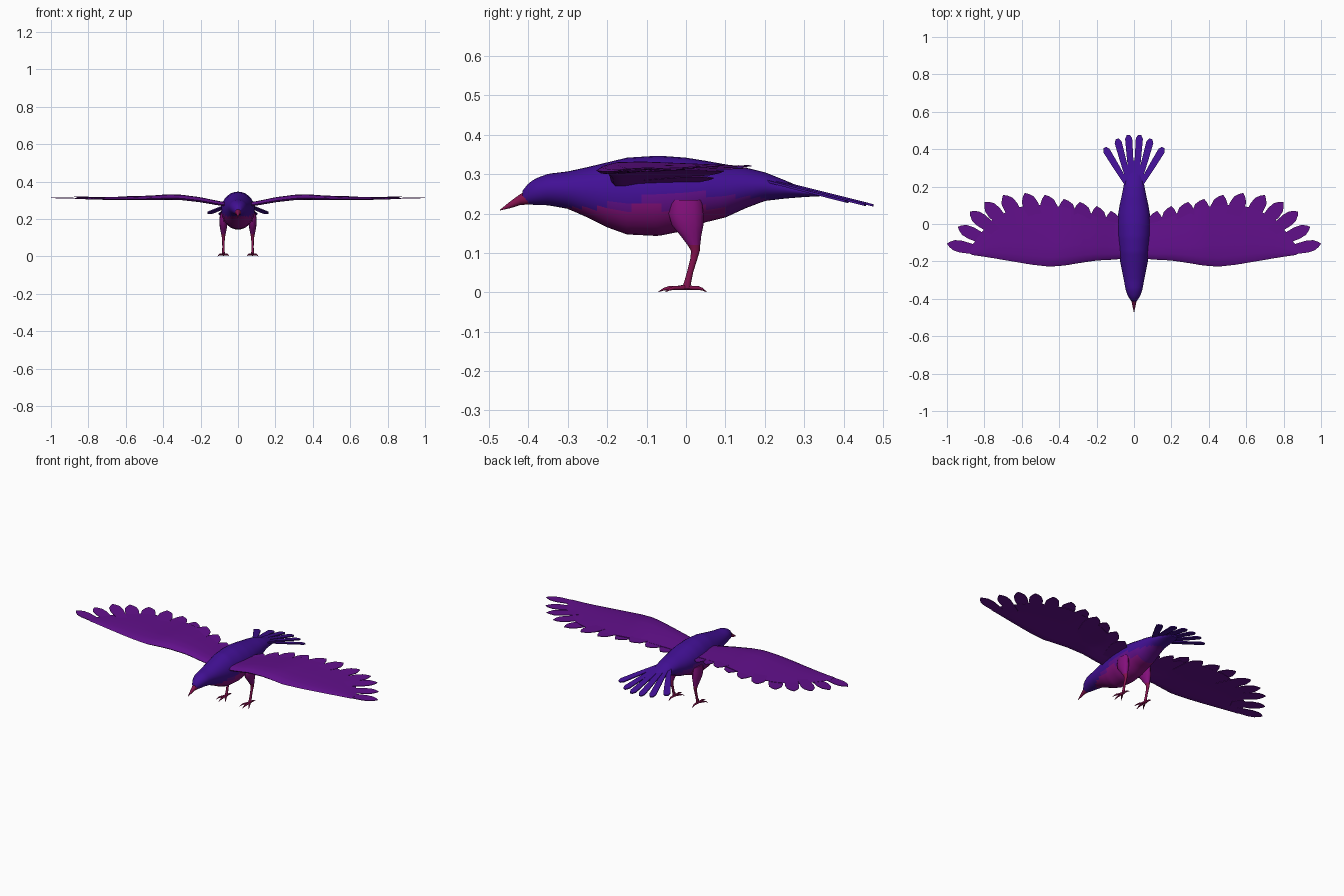
import bpy, bmesh, math
from mathutils import Vector

if "Cube" in bpy.data.objects:
    bpy.data.objects.remove(bpy.data.objects["Cube"])


def material(name, rgb):
    m = bpy.data.materials.new(name)
    m.diffuse_color = (*rgb, 1)
    m.use_nodes = True
    m.node_tree.nodes["Principled BSDF"].inputs["Base Color"].default_value = m.diffuse_color
    return m


BLUE = material("blue violet", (0.054, 0.005, 0.30))
PURPLE = material("purple", (0.122, 0.005, 0.26))
MAGENTA = material("magenta", (0.23, 0.005, 0.20))
CRIMSON = material("crimson", (0.23, 0.006, 0.075))


def interp(table, x):
    """Piecewise linear lookup of rows (key, v1, v2, ...)."""
    if x <= table[0][0]:
        return table[0][1:]
    for a, b in zip(table, table[1:]):
        if x <= b[0]:
            t = (x - a[0]) / (b[0] - a[0])
            return [p + (q - p) * t for p, q in zip(a[1:], b[1:])]
    return table[-1][1:]


def finish(name, bm, mats, rule=None, angle=50):
    bmesh.ops.recalc_face_normals(bm, faces=bm.faces)
    if rule:
        for f in bm.faces:
            f.material_index = rule(f.calc_center_median())
    me = bpy.data.meshes.new(name)
    bm.to_mesh(me)
    bm.free()
    for m in mats:
        me.materials.append(m)
    ob = bpy.data.objects.new(name, me)
    bpy.context.collection.objects.link(ob)
    bpy.ops.object.select_all(action='DESELECT')
    ob.select_set(True)
    bpy.context.view_layer.objects.active = ob
    bpy.ops.object.shade_smooth_by_angle(angle=math.radians(angle))
    return ob


def skin(name, rings, mats, rule=None):
    """Closed surface through equal-sized rings of points."""
    bm = bmesh.new()
    vs = [[bm.verts.new(p) for p in r] for r in rings]
    n = len(vs[0])
    for a, b in zip(vs, vs[1:]):
        for i in range(n):
            j = (i + 1) % n
            bm.faces.new((a[i], a[j], b[j], b[i]))
    bm.faces.new(vs[0])
    bm.faces.new(vs[-1])
    return finish(name, bm, mats, rule)


def ellipse(c, right, up, rw, r_up, r_down=None, n=12):
    r_down = r_up if r_down is None else r_down
    pts = []
    for i in range(n):
        a = math.tau * i / n
        s = math.sin(a)
        pts.append(Vector(c) + Vector(right) * rw * math.cos(a)
                   + Vector(up) * s * (r_up if s > 0 else r_down))
    return pts


def feather(bm, tip, direction, length, outline, width, z_of, thick):
    """Thin blade ending at tip; outline rows are (fraction, half width)."""
    d = Vector(direction).normalized()
    side = Vector((d.y, -d.x))
    base = Vector(tip) - d * length
    flat = [base + d * length * t + side * width * w for t, w in outline]
    flat += [base + d * length * t - side * width * w for t, w in reversed(outline) if w]
    top, low = ([bm.verts.new((p.x, p.y, z_of(p.x, p.y) + h)) for p in flat]
                for h in (thick / 2, -thick / 2))
    bm.faces.new(top)
    bm.faces.new(low[::-1])
    for i in range(len(flat)):
        j = (i + 1) % len(flat)
        bm.faces.new((top[i], low[i], low[j], top[j]))


X, Y, Z = (1, 0, 0), (0, 1, 0), (0, 0, 1)

# Body: y, half width, top, bottom
body = [(-.415, .012, .258, .226), (-.405, .02, .272, .224), (-.385, .033, .288, .222),
        (-.35, .045, .301, .221), (-.30, .054, .307, .212), (-.25, .064, .318, .19),
        (-.20, .074, .330, .165), (-.15, .082, .342, .147), (-.07, .09, .347, .143),
        (0, .09, .342, .157), (.05, .085, .334, .178), (.10, .077, .325, .19),
        (.15, .066, .317, .213), (.20, .056, .305, .232), (.25, .048, .285, .238),
        (.30, .04, .264, .242), (.34, .025, .253, .244)]
rings = []
for i in range(61):
    y = -.415 + .755 * i / 60
    w, t, b = interp(body, y)
    m = b + (t - b) * .52
    rings.append(ellipse((0, y, m), X, Z, w, t - m, m - b, 28))


def body_colour(c):
    if -.33 < c.y < .1 and c.z < .215:
        return 2
    if -.2 < c.y < .26 and c.z < .25 - abs(c.y - .05) * .08:
        return 1
    return 0


skin("body", rings, [BLUE, PURPLE, MAGENTA], body_colour)

# Beak
beak = [(-.395, .243, .021, .02), (-.42, .236, .012, .014),
        (-.445, .223, .007, .009), (-.472, .209, .001, .001)]
skin("beak", [ellipse((0, y, z), X, Z, w, h) for y, z, w, h in beak], [CRIMSON])


# Tail fan
def tail_z(x, y):
    return .285 - (y - .22) * .25 - abs(x) * .01


bm = bmesh.new()
TAIL = [(0, .6), (.55, .9), (.93, 1), (1, .45)]
for s in (-1, 1):
    for k, (tx, ty) in enumerate([(.03, .476), (.09, .455), (.157, .408)]):
        start = Vector((s * (.01 + .01 * k), .2))
        d = Vector((s * tx, ty)) - start
        feather(bm, (s * tx, ty), d, d.length, TAIL, .019,
                lambda x, y, k=k: tail_z(x, y) - .003 * k, .006)
finish("tail_feathers", bm, [BLUE], angle=30)

# Wings: x, leading y, trailing y, mid height, half thickness
wing = [(.03, -.18, .0, .274, .012), (.10, -.19, .005, .283, .013),
        (.2, -.195, .04, .302, .015), (.3, -.21, .07, .314, .016),
        (.37, -.222, .09, .317, .016), (.45, -.228, .1, .313, .014),
        (.55, -.217, .105, .311, .011), (.65, -.2, .08, .310, .009),
        (.75, -.183, .03, .310, .007), (.82, -.172, -.05, .311, .005),
        (.87, -.165, -.12, .312, .003), (1, -.165, -.12, .314, .002)]
# Section: chord fraction, thickness factor
section = [(0, 0), (.04, .55), (.15, 1), (.35, 1), (.65, .6), (1, .12),
           (1, -.12), (.65, -.2), (.35, -.3), (.15, -.7), (.04, -.6)]
TIPS = [(.123, .07), (.2, .096), (.29, .118), (.375, .134), (.477, .156), (.584, .166),
        (.70, .155), (.798, .118), (.878, .066), (.942, -.015), (1.0, -.105)]
BLADE = [(0, .7), (.6, 1), (.8, .85), (.92, .45), (1, 0)]


def wing_z(x, y):
    return interp(wing, abs(x))[2] + (y + .1) * .03


for s, label in ((-1, "left"), (1, "right")):
    rings = []
    for i in range(29):
        x = .03 + .84 * i / 28
        lead, trail, mid, th = interp(wing, x)
        ring = []
        for f, h in section:
            y = lead + (trail - lead) * f
            ring.append((s * x, y, wing_z(x, y) + h * th))
        rings.append(ring)
    skin(label + "_wing", rings, [PURPLE])

    # Flight feathers fan from backward to sideways
    bm = bmesh.new()
    for i, (tx, ty) in enumerate(TIPS):
        a = math.radians(8 + 70 * (i / 10) ** 2)
        width = .042 if i < 2 else .052 - .002 * i
        feather(bm, (s * tx, ty), (s * math.sin(a), math.cos(a)), .19, BLADE, width,
                lambda x, y, i=i: wing_z(x, y) + .0025 * (i % 3 - 1), .003)
    finish(label + "_flight_feathers", bm, [PURPLE], angle=30)

    # Leg: y, z, half width, half depth
    leg = [(.0, .235, .016, .04), (.0, .2, .022, .044), (.004, .17, .021, .04),
           (.012, .145, .017, .027), (.02, .12, .012, .016), (.024, .105, .009, .011),
           (.02, .085, .007, .009), (.01, .05, .006, .008), (.004, .025, .007, .009),
           (.0, .010, .009, .011)]
    lx = s * .078
    skin(label + "_leg", [ellipse((lx, y, z), X, Y, w, d) for y, z, w, d in leg],
         [MAGENTA, CRIMSON], lambda c: 1 if c.z < .115 else 0)

    # Toes: three forward and one back, each with a curved claw
    for k, (ang, length) in enumerate([(-30, .06), (0, .07), (30, .06), (180, .052)]):
        a = math.radians(ang)
        d = Vector((math.sin(a), -math.cos(a), 0))
        right = Vector((-d.y, d.x, 0))
        toe = [(0, .013, .007), (.35, .011, .005), (.6, .011, .005),
               (.8, .008, .0035), (1, .0015, .001)]
        skin(f"{label}_toe_{k + 1}",
             [ellipse(Vector((lx, 0, z)) + d * length * t, right, Z, r, r, n=8)
              for t, z, r in toe], [CRIMSON])
